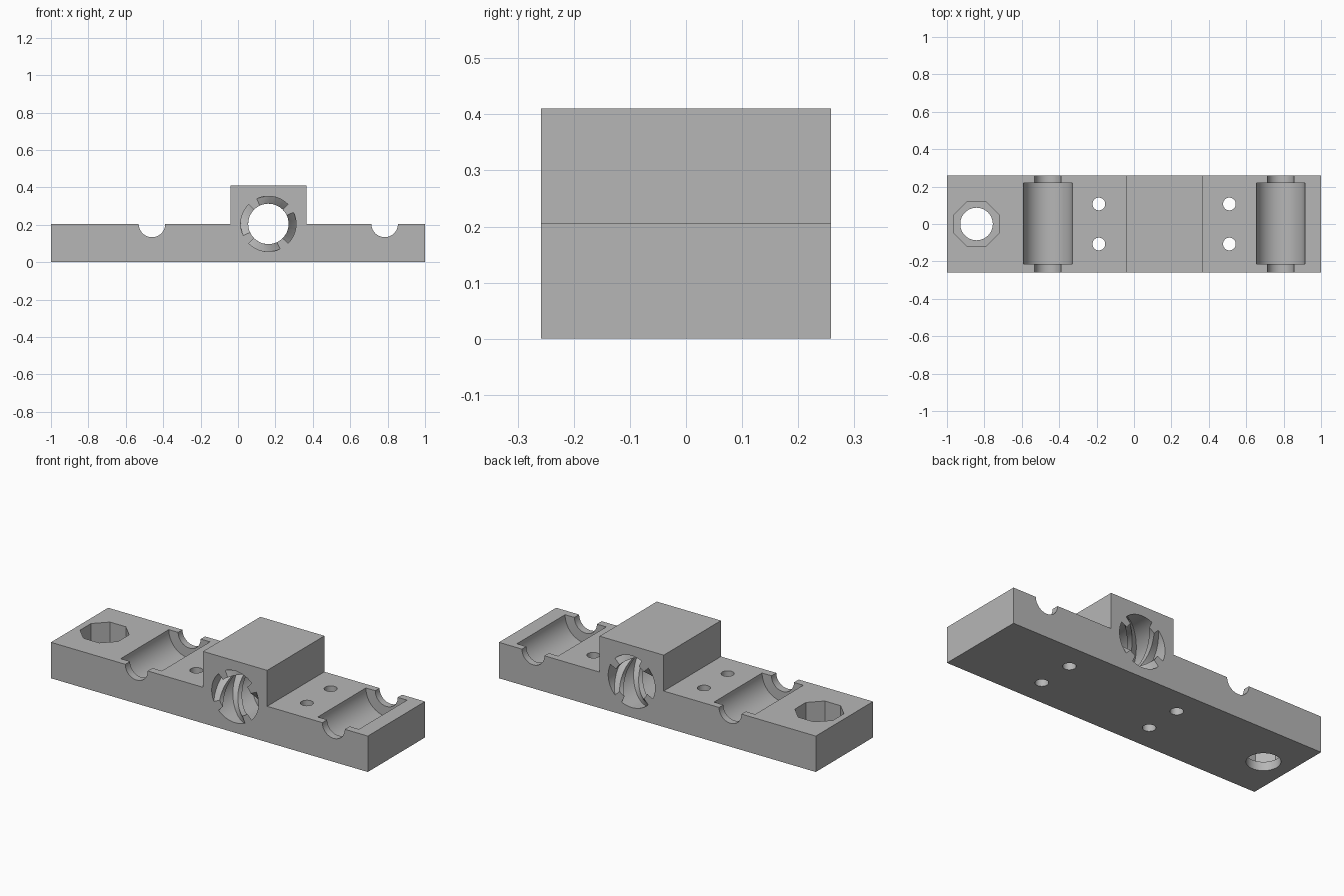
import bpy, bmesh, math

if "Cube" in bpy.data.objects:
    bpy.data.objects.remove(bpy.data.objects["Cube"])

W, H, Z = 0.258, 0.205, 0.205      # half depth, base height, bore axis height
BORE_X = 0.1625

grey = bpy.data.materials.new("plain grey")
grey.diffuse_color = (0.47, 0.47, 0.47, 1)
grey.use_nodes = True
grey.node_tree.nodes["Principled BSDF"].inputs["Base Color"].default_value = grey.diffuse_color


def mesh_object(name, rings):
    """Closed solid lofted through equal-length rings of points."""
    bm = bmesh.new()
    vs = [[bm.verts.new(p) for p in ring] for ring in rings]
    n = len(vs[0])
    for a, b in zip(vs, vs[1:]):
        for i in range(n):
            j = (i + 1) % n
            bm.faces.new((a[i], a[j], b[j], b[i]))
    bm.faces.new(vs[0][::-1])
    bm.faces.new(vs[-1])
    if len(rings) > 2:             # twisted sides need flat triangles
        bmesh.ops.triangulate(bm, faces=bm.faces[:])
    bmesh.ops.recalc_face_normals(bm, faces=bm.faces[:])
    me = bpy.data.meshes.new(name)
    bm.to_mesh(me)
    bm.free()
    ob = bpy.data.objects.new(name, me)
    bpy.context.collection.objects.link(ob)
    return ob


def cylinder(r, length, loc, along_y=False, sides=64, spin=0.0):
    rot = (math.pi / 2, 0, 0) if along_y else (0, 0, spin)
    bpy.ops.mesh.primitive_cylinder_add(vertices=sides, radius=r, depth=length,
                                        location=loc, rotation=rot)
    return bpy.context.object


def cut(body, cutter):
    cutter.hide_render = True
    mod = body.modifiers.new("cut", 'BOOLEAN')
    mod.operation = 'DIFFERENCE'
    mod.solver = 'EXACT'
    mod.object = cutter
    bpy.context.view_layer.objects.active = body
    bpy.ops.object.modifier_apply(modifier=mod.name)
    bpy.data.objects.remove(cutter, do_unlink=True)


# Base bar with the raised nut block, one extruded profile
outline = [(-1, 0), (1, 0), (1, H), (0.365, H), (0.365, 0.41),
           (-0.04, 0.41), (-0.04, H), (-1, H)]
body = mesh_object("carriage_body", [[(x, y, z) for x, z in outline] for y in (-W, W)])
body.data.materials.append(grey)

# Four-start threaded bore
profile = []
for start in range(4):
    a0 = 45 + 90 * start
    profile += [(0.148, a0 + 70 * i / 10) for i in range(11)]
    profile += [(0.108, a0 + 70 + 20 * i / 4) for i in range(5)]
TWIST, LAYERS = 270, 48
rings = []
for k in range(LAYERS + 1):
    y = -0.27 + 0.54 * k / LAYERS
    turn = -TWIST * (y + W) / (2 * W)
    rings.append([(BORE_X + r * math.cos(math.radians(a + turn)), y,
                   Z + r * math.sin(math.radians(a + turn))) for r, a in profile])
cut(body, mesh_object("thread_cutter", rings))

# Bearing troughs with narrower rod channels
for x in (-0.46, 0.784):
    cut(body, cylinder(0.13, 0.434, (x, 0.002, H), along_y=True))
    cut(body, cylinder(0.071, 0.6, (x, 0, H), along_y=True))

# Small screw holes
for x in (-0.188, 0.51):
    for y in (-0.107, 0.107):
        cut(body, cylinder(0.034, 0.6, (x, y, 0.1), sides=32))

# Octagonal pocket with a round through hole
cut(body, cylinder(0.12 / math.cos(math.pi / 8), 0.3, (-0.842, 0, 0.2),
                   sides=8, spin=math.pi / 8))
cut(body, cylinder(0.087, 0.6, (-0.842, 0, 0.1)))

# One material, smooth curved walls with crisp edges
body.data.materials.clear()
body.data.materials.append(grey)
bpy.ops.object.select_all(action='DESELECT')
body.select_set(True)
bpy.context.view_layer.objects.active = body
bpy.ops.object.shade_smooth_by_angle(angle=math.radians(30))
